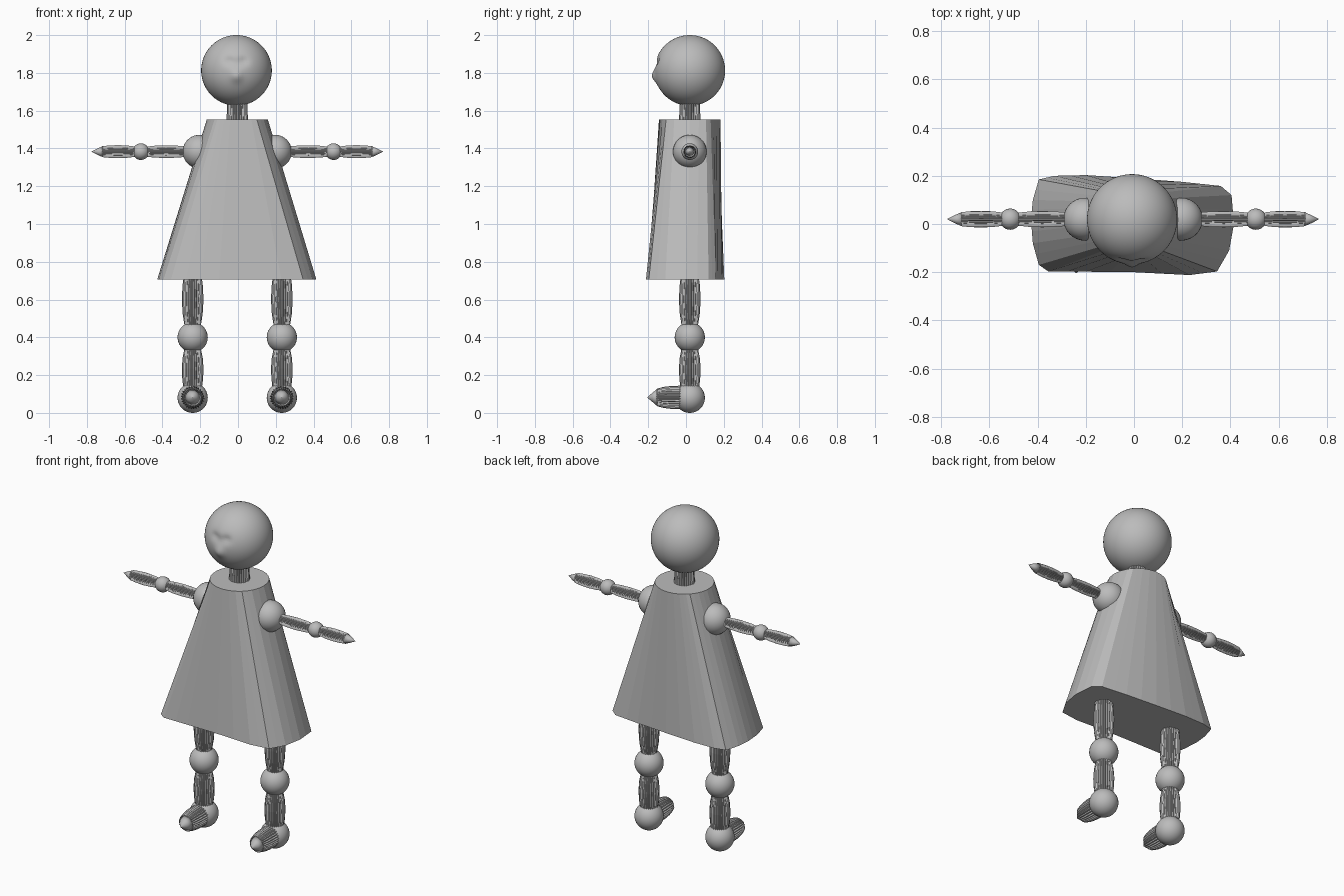
import bpy, bmesh, math
from mathutils import Vector

if "Cube" in bpy.data.objects:
    bpy.data.objects.remove(bpy.data.objects["Cube"])

CX, CY = -0.004, 0.02          # shared centre line of the figure

grey = bpy.data.materials.new("light grey")
grey.diffuse_color = (0.5, 0.5, 0.5, 1)
grey.use_nodes = True
grey.node_tree.nodes["Principled BSDF"].inputs["Base Color"].default_value = grey.diffuse_color


def finish(name, bm, smooth=True):
    bmesh.ops.recalc_face_normals(bm, faces=bm.faces)
    mesh = bpy.data.meshes.new(name)
    for f in bm.faces:
        f.smooth = smooth
    bm.to_mesh(mesh)
    bm.free()
    mesh.materials.append(grey)
    ob = bpy.data.objects.new(name, mesh)
    bpy.context.collection.objects.link(ob)
    return ob


def ball(name, centre, r):
    bm = bmesh.new()
    bmesh.ops.create_uvsphere(bm, u_segments=32, v_segments=20, radius=r)
    bmesh.ops.translate(bm, verts=bm.verts, vec=centre)
    return finish(name, bm)


def loft(name, rings, smooth=False):
    """Skin a list of closed rings of points and cap both ends."""
    bm = bmesh.new()
    loops = [[bm.verts.new(p) for p in ring] for ring in rings]
    n = len(loops[0])
    for a, b in zip(loops, loops[1:]):
        for i in range(n):
            j = (i + 1) % n
            bm.faces.new((a[i], a[j], b[j], b[i]))
    bm.faces.new(loops[0])
    bm.faces.new(loops[-1])
    return finish(name, bm, smooth)


def turned(name, start, axis, profile, ridge=0.0, n=56, smooth=False):
    """Turned piece along an axis; ridge gives lengthwise flutes."""
    d = Vector(axis)
    u = d.orthogonal().normalized()
    v = d.cross(u)
    rings = []
    for t, r in profile:
        ring = []
        for i in range(n):
            a = 2 * math.pi * i / n
            k = r * (1 - ridge * (i % 2))
            ring.append(Vector(start) + d * t + (u * math.cos(a) + v * math.sin(a)) * k)
        rings.append(ring)
    return loft(name, rings, smooth)


def barrel(length, r_start, r_mid, r_end):
    """Softly swollen profile."""
    return [(0, r_start), (length * .22, (r_start + 2 * r_mid) / 3), (length * .5, r_mid),
            (length * .78, (r_end + 2 * r_mid) / 3), (length, r_end)]


# head with nose bump and shallow eye hollows
bm = bmesh.new()
bmesh.ops.create_uvsphere(bm, u_segments=72, v_segments=48, radius=0.187)
for vert in bm.verts:
    x, y, z = vert.co
    if y < 0:
        nose = math.exp(-(x / 0.026) ** 2 - ((z + 0.032) / 0.03) ** 2)
        eyes = sum(math.exp(-((x - s * 0.038) / 0.024) ** 2 - ((z - 0.05) / 0.022) ** 2)
                   for s in (-1, 1))
        bridge = math.exp(-(x / 0.03) ** 2 - ((z - 0.035) / 0.025) ** 2)
        vert.co.y += -0.016 * nose + 0.012 * eyes + 0.008 * bridge
bmesh.ops.translate(bm, verts=bm.verts, vec=(CX - 0.004, CY, 1.813))
finish("head", bm)

# neck
turned("neck", (CX, CY, 1.52), (0, 0, 1), [(0, .06), (.06, .056), (.14, .053)], 0.1)

# dress: round neckline lofted to a rounded, slightly skewed hem
hem = [(.415, 0), (.405, .12), (.36, .158), (.2, .175), (0, .19), (-.2, .203),
       (-.33, .2), (-.395, .185), (-.42, .1), (-.428, .02), (-.42, -.08), (-.395, -.17),
       (-.355, -.197), (-.2, -.198), (0, -.2), (.23, -.212), (.345, -.197), (.395, -.11)]
low, top = [], []
for i, (x0, y0) in enumerate(hem):
    x1, y1 = hem[(i + 1) % len(hem)]
    for k in (0, 0.5):
        x, y = x0 + (x1 - x0) * k, y0 + (y1 - y0) * k
        a = math.atan2(y / 0.2, x / 0.42)
        low.append((x, y, 0.705))
        top.append((CX + 0.162 * math.cos(a), CY + 0.163 * math.sin(a), 1.553))
loft("dress", [low, top])

for s, side in ((-1, "left"), (1, "right")):
    # arm: shoulder, upper arm, elbow, forearm, pointed hand
    def at(x):
        return (CX + s * x, CY, 1.383)
    out = (s, 0, 0)
    ball(side + "_shoulder", at(0.2), 0.089)
    turned(side + "_upper_arm", at(0.275), out, barrel(0.205, .028, .034, .027), 0.1)
    ball(side + "_elbow", at(0.51), 0.044)
    turned(side + "_forearm", at(0.545), out, barrel(0.17, .028, .035, .029), 0.1)
    turned(side + "_hand", at(0.712), out, [(0, .029), (.03, .016), (.059, .001)], n=32, smooth=True)

    # leg: thigh, knee, shin, ankle, foot, pointed toe
    x = CX + s * 0.236
    turned(side + "_thigh", (x, CY, 0.465), (0, 0, 1), barrel(0.27, .044, .058, .046), 0.1)
    ball(side + "_knee", (x, CY, 0.4), 0.08)
    turned(side + "_shin", (x, CY, 0.135), (0, 0, 1), barrel(0.2, .05, .058, .045), 0.1)
    ball(side + "_ankle", (x, CY, 0.08), 0.08)
    turned(side + "_foot", (x, CY - 0.03, 0.082), (0, -1, 0),
           [(0, .063), (.07, .061), (.11, .056), (.145, .046)], 0.1)
    turned(side + "_toe", (x, CY - 0.172, 0.082), (0, -1, 0),
           [(0, .046), (.026, .024), (.052, .002)], n=32, smooth=True)
